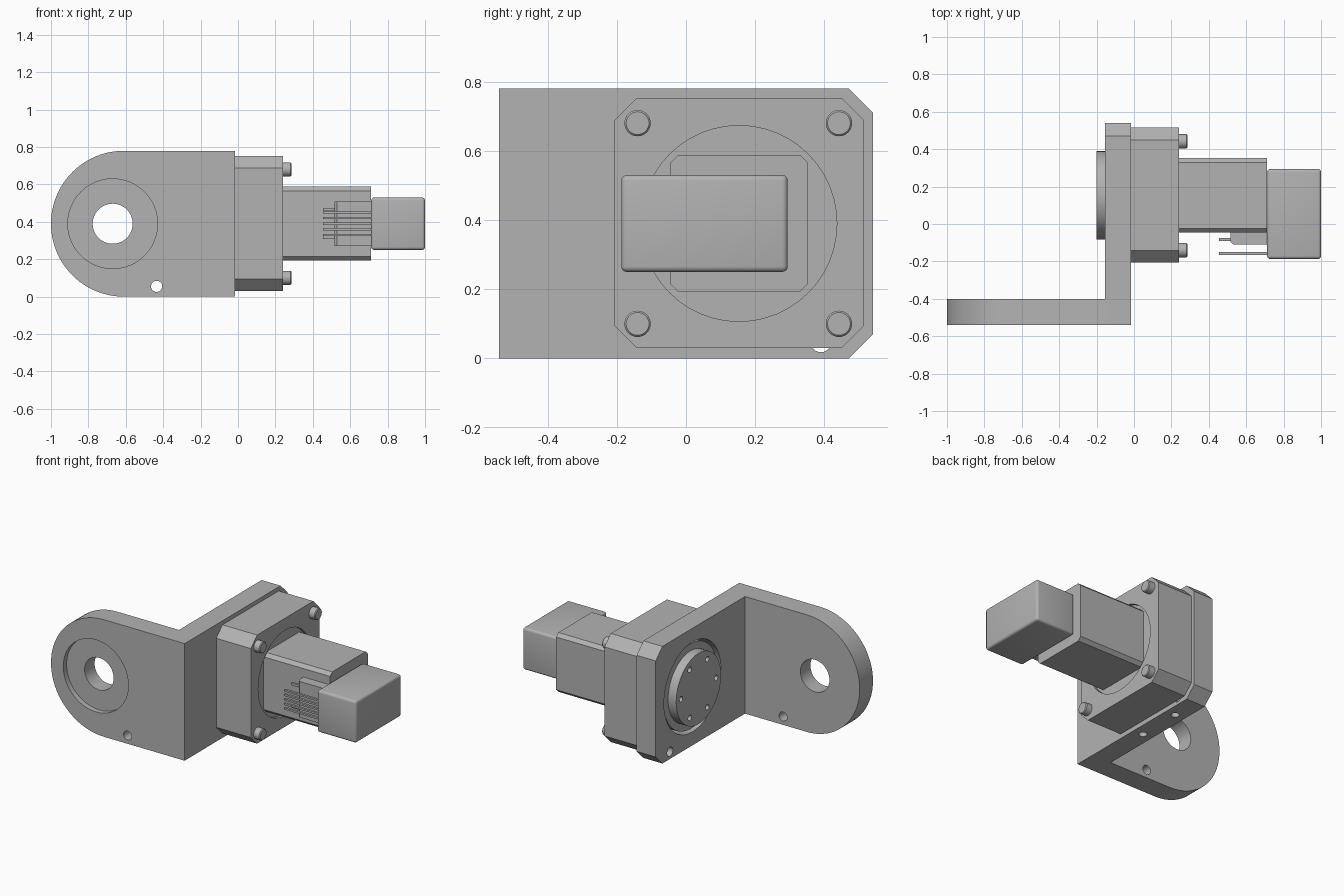
import bpy, bmesh, math
from mathutils import Vector

cube = bpy.data.objects.get("Cube")
if cube:
    bpy.data.objects.remove(cube, do_unlink=True)

grey = bpy.data.materials.new("machined grey")
grey.use_nodes = True
COLOUR = (0.45, 0.45, 0.45, 1)
grey.diffuse_color = COLOUR
grey.node_tree.nodes["Principled BSDF"].inputs["Base Color"].default_value = COLOUR


def prism(name, outline, axis, lo, hi):
    """Extrude a 2D outline: along x it is (y, z), along y (x, z), along z (x, y)."""
    place = {"x": lambda u, v, w: (w, u, v),
             "y": lambda u, v, w: (u, w, v),
             "z": lambda u, v, w: (u, v, w)}[axis]
    bm = bmesh.new()
    face = bm.faces.new([bm.verts.new(place(u, v, lo)) for u, v in outline])
    move = Vector(place(0, 0, hi - lo))
    ext = bmesh.ops.extrude_face_region(bm, geom=[face], use_keep_orig=True)
    bmesh.ops.translate(bm, vec=move,
                        verts=[g for g in ext["geom"] if isinstance(g, bmesh.types.BMVert)])
    bmesh.ops.recalc_face_normals(bm, faces=bm.faces)
    mesh = bpy.data.meshes.new(name)
    bm.to_mesh(mesh)
    bm.free()
    mesh.materials.append(grey)
    obj = bpy.data.objects.new(name, mesh)
    bpy.context.collection.objects.link(obj)
    return obj


def arc(u, v, r, start=0, end=360, n=48):
    steps = n if end - start == 360 else n + 1
    angles = [math.radians(start + (end - start) * i / n) for i in range(steps)]
    return [(u + r * math.cos(a), v + r * math.sin(a)) for a in angles]


def chamfered(u0, u1, v0, v1, c):
    return [(u0 + c, v0), (u1 - c, v0), (u1, v0 + c), (u1, v1 - c),
            (u1 - c, v1), (u0 + c, v1), (u0, v1 - c), (u0, v0 + c)]


def rect(u0, u1, v0, v1):
    return [(u0, v0), (u1, v0), (u1, v1), (u0, v1)]


def activate(obj):
    bpy.ops.object.select_all(action="DESELECT")
    obj.select_set(True)
    bpy.context.view_layer.objects.active = obj


def cut(obj, outline, axis, lo, hi):
    cutter = prism("cutter", outline, axis, lo, hi)
    cutter.hide_render = True
    mod = obj.modifiers.new("cut", "BOOLEAN")
    mod.operation, mod.solver, mod.object = "DIFFERENCE", "EXACT", cutter
    activate(obj)
    bpy.ops.object.modifier_apply(modifier=mod.name)
    bpy.data.objects.remove(cutter, do_unlink=True)


def soften(obj, width, segments):
    mod = obj.modifiers.new("bevel", "BEVEL")
    mod.width, mod.segments = width, segments
    mod.limit_method, mod.angle_limit = "ANGLE", math.radians(50)
    activate(obj)
    bpy.ops.object.modifier_apply(modifier=mod.name)


MID = 0.39    # height of the main axis
AXIS = 0.153  # y of the drive axis

# Bracket front plate: rounded end, counterbored pivot hole, small pin hole
front = prism("bracket_front_plate",
              [(-0.015, 0), (-0.015, 0.78)] + arc(-0.61, MID, MID, 90, 270),
              "y", -0.54, -0.40)
cut(front, arc(-0.67, MID, 0.24), "y", -0.6, -0.505)
cut(front, arc(-0.67, MID, 0.107), "y", -0.6, -0.3)
cut(front, arc(-0.435, 0.055, 0.03, n=24), "y", -0.6, -0.3)

# Bracket side plate: clipped corners, drive opening, pin hole, bottom holes
side = prism("bracket_side_plate",
             [(-0.40, 0), (0.47, 0), (0.54, 0.07), (0.54, 0.71), (0.47, 0.78), (-0.40, 0.78)],
             "x", -0.155, -0.015)
cut(side, arc(AXIS, MID, 0.30), "x", -0.3, 0.1)
cut(side, arc(0.39, 0.048, 0.03, n=24), "x", -0.3, 0.1)
for y in (-0.02, 0.28):
    cut(side, arc(-0.085, y, 0.025, n=24), "z", -0.1, 0.06)

# Gearbox: chamfered housing with a shallow round recess on the motor side
gearbox = prism("gearbox_housing", chamfered(-0.207, 0.515, 0.03, 0.753, 0.065),
                "x", -0.015, 0.24)
cut(gearbox, arc(AXIS, MID, 0.283), "x", 0.22, 0.3)
prism("gearbox_pilot", arc(AXIS, MID, 0.283), "x", -0.14, -0.01)

# Output flange with a ring of six threaded holes
flange = prism("output_flange", arc(AXIS, MID, 0.236), "x", -0.2, -0.13)
for y, z in arc(AXIS, MID, 0.185, n=6):
    cut(flange, arc(y, z, 0.018, n=16), "x", -0.3, -0.15)

# Corner bolts
for y in (-0.14, 0.442):
    for z in (0.10, 0.68):
        bolt = prism("corner_bolt", arc(y, z, 0.038, n=32), "x", 0.23, 0.285)
        soften(bolt, 0.005, 1)

# Motor body and encoder cover
prism("motor_body", chamfered(-0.045, 0.352, 0.193, 0.588, 0.022), "x", 0.21, 0.71)
encoder = prism("encoder_cover", rect(-0.187, 0.294, 0.25, 0.53), "x", 0.71, 1.0)
cut(encoder, rect(-0.3, 0.4, 0.1, 0.7), "x", 0.6, 0.712)
soften(encoder, 0.016, 4)

# Connector block with two rows of pins
prism("connector_block", [(0.515, -0.04), (0.515, -0.095), (0.53, -0.11),
                          (0.72, -0.11), (0.72, -0.04)], "z", 0.27, 0.51)
for i in range(5):
    z = 0.33 + 0.03 * i
    prism("long_pin", rect(-0.165, -0.15, z - 0.006, z + 0.006), "x", 0.455, 0.73)
for z in (0.316, 0.465):
    prism("short_pin", rect(-0.09, -0.075, z - 0.008, z + 0.008), "x", 0.455, 0.53)

# Smooth the round surfaces, keep edges sharp
for obj in bpy.context.collection.objects:
    if obj.type == "MESH" and grey.name in obj.data.materials:
        activate(obj)
        bpy.ops.object.shade_smooth_by_angle(angle=math.radians(30))
